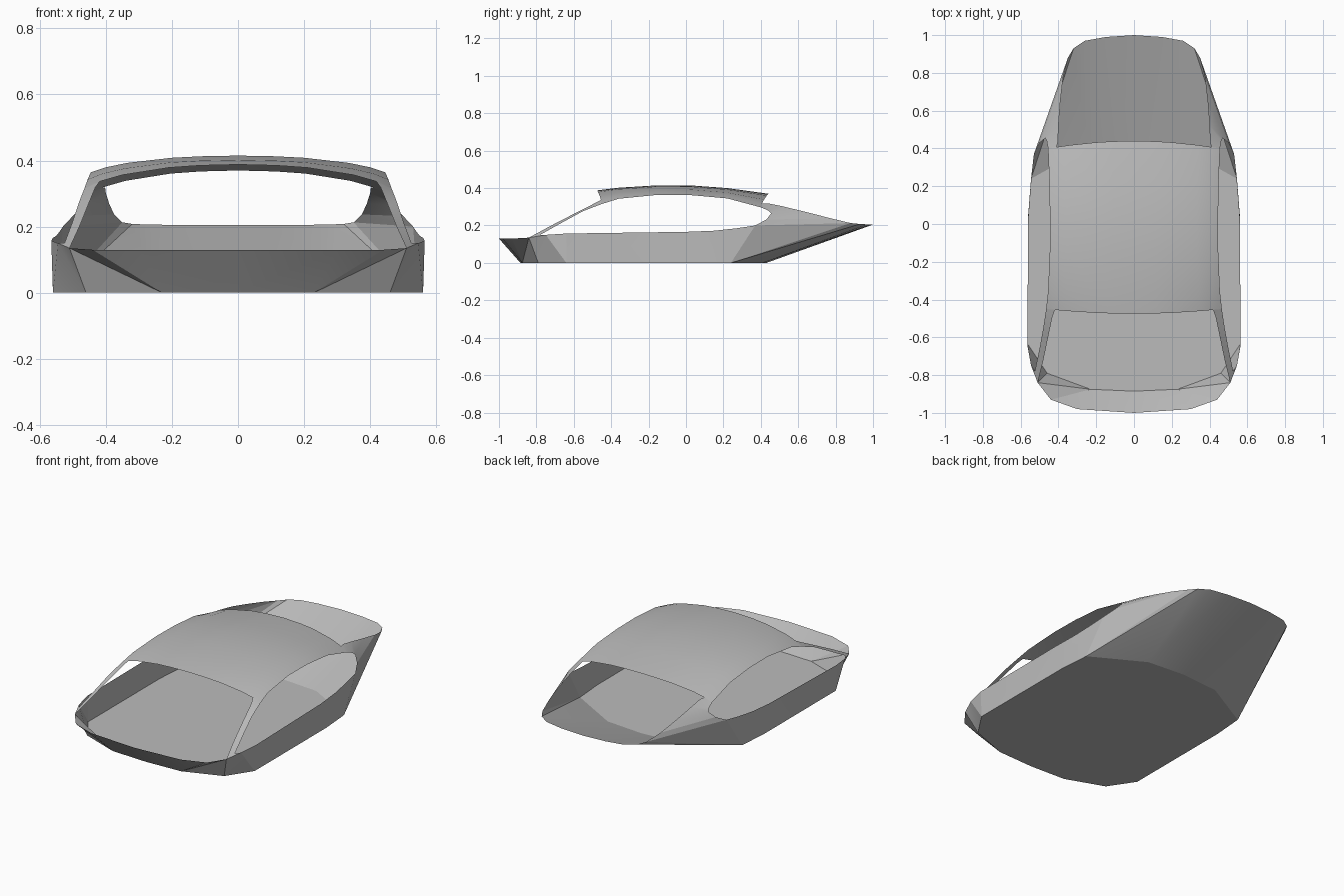
import bpy, bmesh, math

cube = bpy.data.objects.get("Cube")
if cube:
    bpy.data.objects.remove(cube, do_unlink=True)

# One plain grey for the whole shell
GREY = (0.5, 0.5, 0.5, 1)
grey = bpy.data.materials.new("body grey")
grey.use_nodes = True
grey.diffuse_color = GREY
grey.node_tree.nodes["Principled BSDF"].inputs["Base Color"].default_value = GREY


def part(name, verts, faces):
    """Left half of a sheet part, mirrored to the right."""
    bm = bmesh.new()
    vs = [bm.verts.new(v) for v in verts]
    for f in faces:
        bm.faces.new([vs[i] for i in f])
    bmesh.ops.recalc_face_normals(bm, faces=bm.faces)
    # turn the sheet so that it faces away from the cabin centre
    out = sum((f.calc_center_median().x * f.normal.x
               + f.calc_center_median().y * f.normal.y
               + (f.calc_center_median().z - 0.15) * f.normal.z) * f.calc_area()
              for f in bm.faces)
    if out < 0:
        bmesh.ops.reverse_faces(bm, faces=bm.faces)
    mesh = bpy.data.meshes.new(name)
    bm.to_mesh(mesh)
    bm.free()
    mesh.materials.append(grey)
    ob = bpy.data.objects.new(name, mesh)
    bpy.context.collection.objects.link(ob)
    bpy.ops.object.select_all(action='DESELECT')
    ob.select_set(True)
    bpy.context.view_layer.objects.active = ob
    bpy.ops.object.shade_smooth_by_angle(angle=math.radians(20))
    mirror = ob.modifiers.new("mirror", 'MIRROR')
    mirror.use_clip = True
    return ob


def strip(name, a, b):
    """Triangulated skin between two edge lines with any point counts."""
    faces, i, j, n = [], 0, 0, len(a)
    while i < len(a) - 1 or j < len(b) - 1:
        step_a = (i + 1) / (len(a) - 1) if i < len(a) - 1 else 2
        step_b = (j + 1) / (len(b) - 1) if j < len(b) - 1 else 2
        if step_a <= step_b:
            faces.append((i, i + 1, n + j))
            i += 1
        else:
            faces.append((i, n + j + 1, n + j))
            j += 1
    return part(name, a + b, faces)


# Floor outline and belt line, front to back
floor_front = [(0, -.885, 0), (.23, -.875, 0), (.46, -.79, 0), (.56, -.64, 0)]
floor_side = [(.56, -.64, 0), (.56, .05, 0), (.545, .24, 0)]
floor_rear = [(.545, .24, 0), (.24, .41, 0), (0, .43, 0)]
rim_front = [(0, -1, .13), (.3, -.98, .13), (.44, -.93, .13), (.51, -.84, .135),
             (.545, -.75, .15), (.565, -.64, .157)]
rim_side = [(.565, -.64, .157), (.56, 0, .166), (.55, .15, .172),
            (.54, .27, .185), (.53, .37, .2)]
rim_rear = [(.35, .88, .213), (.32, .93, .208), (.26, .97, .206),
            (.15, .99, .205), (0, 1, .205)]

outline = floor_front + floor_side[1:] + floor_rear[1:]
part("floor", outline, [range(len(outline))])
strip("front_panel", floor_front, rim_front)
strip("side_panel", floor_side, rim_side)
strip("rear_panel", floor_rear, rim_rear)
part("rear_corner_panel", [rim_side[-1], floor_rear[0], rim_rear[0]], [(0, 1, 2)])

# Roof: each row gives centre y, centre z, rail y, rail x, rail z
rows = [(-.475, .388, -.45, .465, .315), (-.36, .402, -.36, .455, .343),
        (-.15, .415, -.15, .446, .364), (.03, .414, .03, .445, .362),
        (.22, .4, .22, .448, .345), (.44, .37, .4, .455, .297)]
section = [(0, 0), (.25, .04), (.45, .13), (.75, .43), (.9, .7), (1, 1)]
roof = [(xr * t, yc + (yr - yc) * t * t, zc + (zr - zc) * drop)
        for yc, zc, yr, xr, zr in rows for t, drop in section]
w = len(section)
part("roof", roof, [(r * w + c, r * w + c + 1, (r + 1) * w + c + 1, (r + 1) * w + c)
                    for r in range(len(rows) - 1) for c in range(w - 1)])

# Windscreen pillar: windscreen edge against side window edge
strip("windscreen_pillar",
      [roof[w - 2], (.432, -.49, .318), (.455, -.6, .262), (.48, -.72, .2),
       (.51, -.84, .135)],
      [roof[w - 1], (.48, -.55, .277), (.5, -.66, .217), (.525, -.78, .15),
       (.51, -.84, .135)][:4] + [(.545, -.75, .15)])

# Rear quarter: side window rear edge against rear window edge
strip("rear_quarter",
      [roof[-1], (.462, .44, .28), (.47, .455, .265), (.5, .43, .232), rim_side[-1]],
      [roof[-2], (.402, .44, .318), (.4, .52, .302), (.39, .65, .27), (.375, .78, .237),
       rim_rear[0]])
